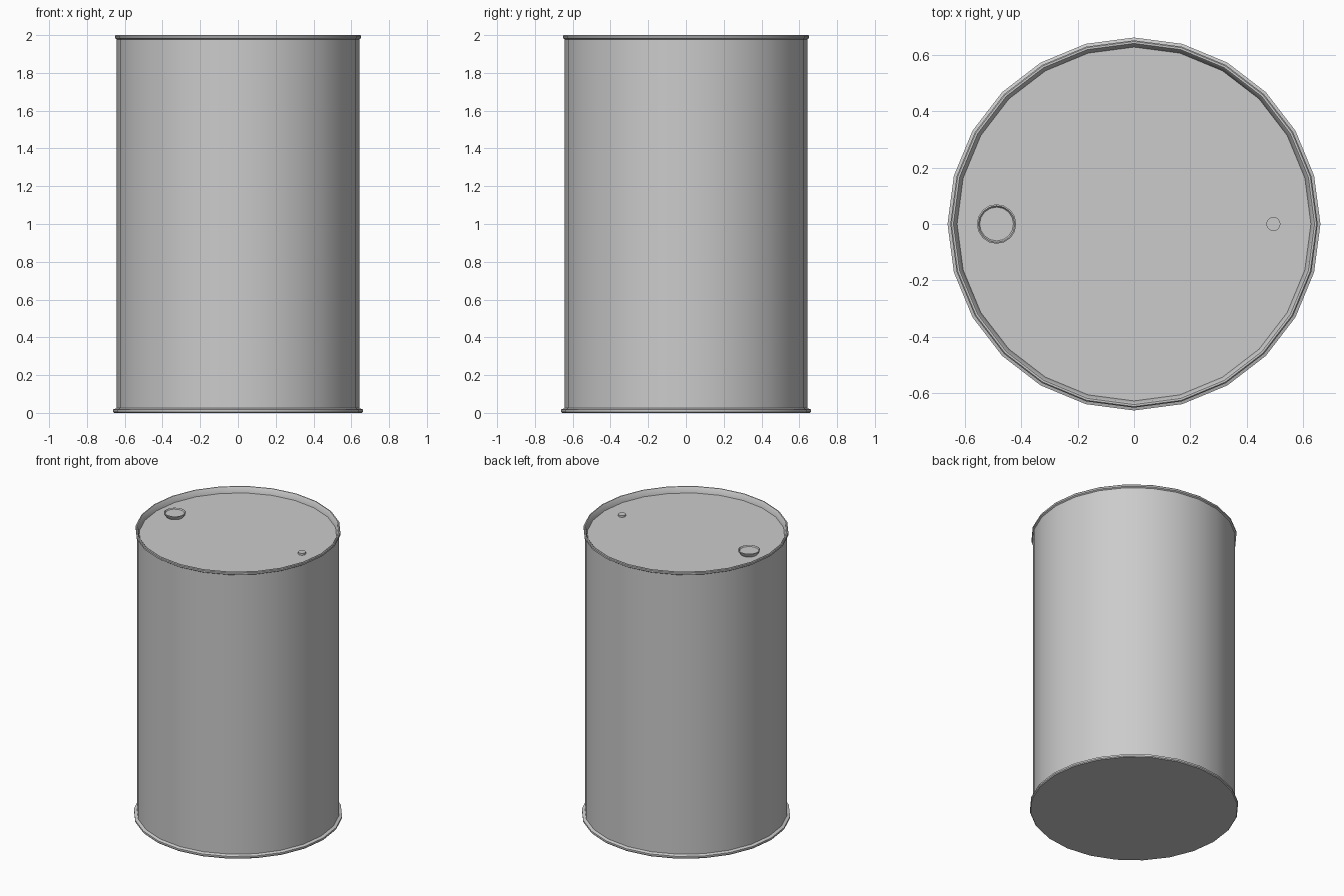
import bpy, bmesh
from math import cos, sin, tau, radians

if "Cube" in bpy.data.objects:
    bpy.data.objects.remove(bpy.data.objects["Cube"])


def lathe(name, profile, sides, loc=(0, 0, 0)):
    """Revolve an (r, z) profile about z and cap both open ends."""
    bm = bmesh.new()
    rings = [[bm.verts.new((r * cos(tau * i / sides), r * sin(tau * i / sides), z))
              for i in range(sides)] for r, z in profile]
    for a, b in zip(rings, rings[1:]):
        for i in range(sides):
            j = (i + 1) % sides
            bm.faces.new((a[i], a[j], b[j], b[i]))
    bm.faces.new(rings[0][::-1])
    bm.faces.new(rings[-1])
    bm.normal_update()
    mesh = bpy.data.meshes.new(name)
    bm.to_mesh(mesh)
    bm.free()
    ob = bpy.data.objects.new(name, mesh)
    ob.location = loc
    bpy.context.collection.objects.link(ob)
    bpy.context.view_layer.objects.active = ob
    ob.select_set(True)
    bpy.ops.object.shade_smooth_by_angle(angle=radians(30))
    ob.select_set(False)
    return ob


LID_Z = 1.96

# Drum: flat bottom, flared foot lip, wall, rolled top rim, recessed lid
lathe("drum_body", [
    (0.657, 0.0), (0.662, 0.006), (0.662, 0.018), (0.643, 0.025),
    (0.643, 1.978), (0.652, 1.984), (0.652, 1.995), (0.648, 2.0),
    (0.641, 2.0), (0.636, 1.994), (0.628, LID_Z)], 24)

# Large filler cap: flared sides with a shallow dished top
lathe("filler_cap", [
    (0.056, 0.0), (0.068, 0.018), (0.070, 0.026), (0.065, 0.028),
    (0.060, 0.020)], 16, (-0.488, 0, LID_Z))

# Small vent plug
lathe("vent_plug", [(0.025, 0.0), (0.025, 0.013)], 16, (0.495, 0, LID_Z))
